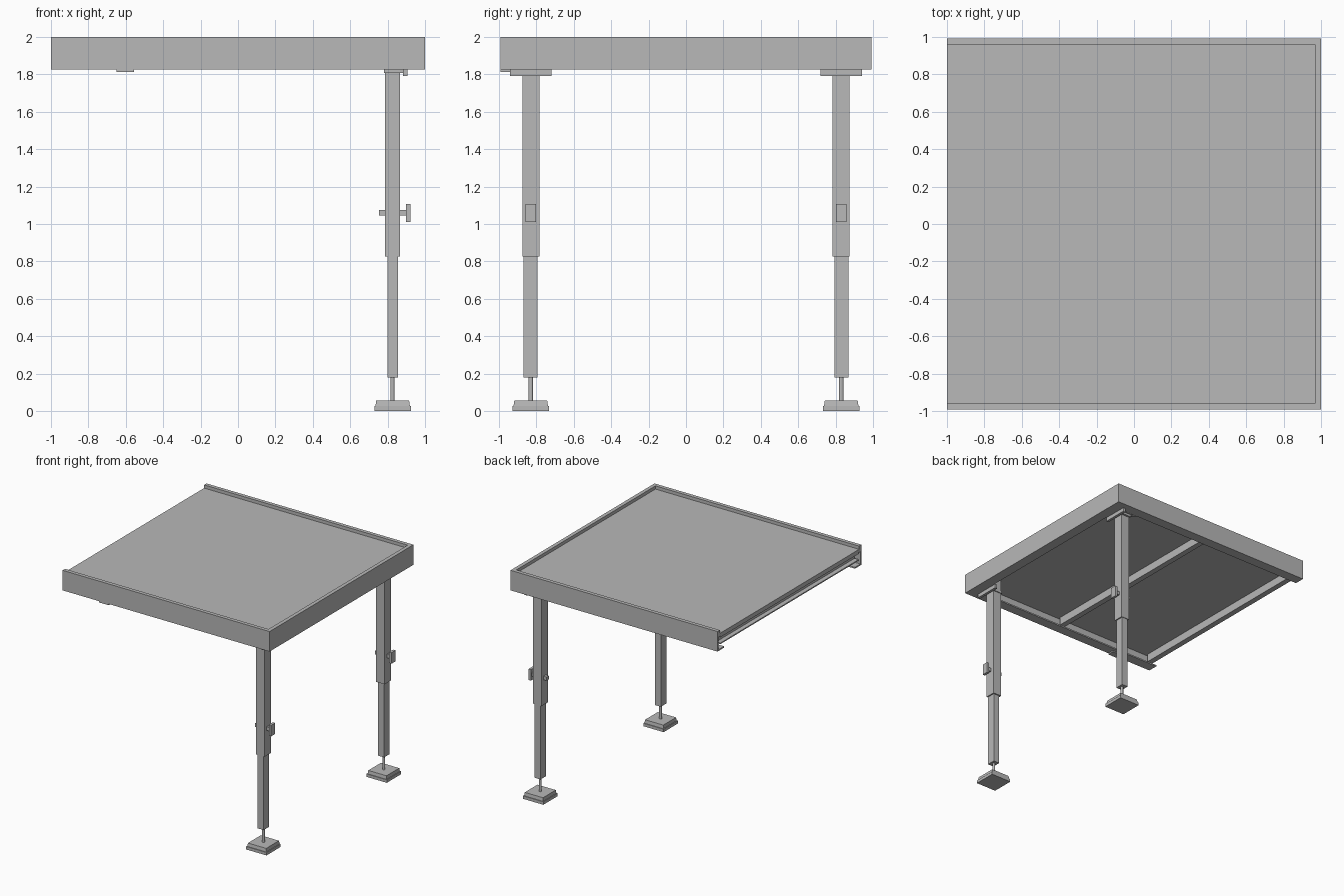
import bpy, bmesh, math

if "Cube" in bpy.data.objects:
    bpy.data.objects.remove(bpy.data.objects["Cube"])

metal = bpy.data.materials.new("grey metal")
metal.use_nodes = True
GREY = (0.48, 0.48, 0.48, 1)
metal.diffuse_color = GREY
metal.node_tree.nodes["Principled BSDF"].inputs["Base Color"].default_value = GREY


def finish(name, bm):
    bmesh.ops.recalc_face_normals(bm, faces=bm.faces)
    mesh = bpy.data.meshes.new(name)
    bm.to_mesh(mesh)
    bm.free()
    mesh.materials.append(metal)
    obj = bpy.data.objects.new(name, mesh)
    bpy.context.collection.objects.link(obj)
    return obj


def box(name, xs, ys, zs, taper=0):
    """Box between limits; taper pulls the top in on every side."""
    bm = bmesh.new()
    bmesh.ops.create_cube(bm, size=1)
    for v in bm.verts:
        t = taper if v.co.z > 0 else 0
        side = [1 if c > 0 else -1 for c in v.co]
        v.co = [sum(lim) / 2 + s * ((lim[1] - lim[0]) / 2 - inset)
                for lim, s, inset in zip((xs, ys, zs), side, (t, t, 0))]
    return finish(name, bm)


def sweep(name, rings):
    """Skin closed profile rings and cap both ends."""
    bm = bmesh.new()
    loops = [[bm.verts.new(p) for p in ring] for ring in rings]
    n = len(loops[0])
    for a, b in zip(loops, loops[1:]):
        for i in range(n):
            j = (i + 1) % n
            bm.faces.new((a[i], a[j], b[j], b[i]))
    bm.faces.new(loops[0])
    bm.faces.new(loops[-1])
    return finish(name, bm)


def cross_beam(name, x):
    """Channel below the deck, open towards -x."""
    w, t, top, low = 0.05, 0.01, 1.945, 1.875
    profile = [(x, top), (x + w, top), (x + w, low), (x, low),
               (x, low + t), (x + w - t, low + t), (x + w - t, top - t), (x, top - t)]
    return sweep(name, [[(px, y, pz) for px, pz in profile] for y in (-0.955, 0.955)])


# Three-sided frame: rim, web and bottom flange, mitred at the corners
Y = 0.993
profile = [(0, 2), (0.033, 2), (0.033, 1.945), (0.015, 1.945),
           (0.015, 1.837), (0.09, 1.837), (0.09, 1.825), (0, 1.825)]
sweep("frame", [
    [(-1, -Y + d, z) for d, z in profile],
    [(1 - d, -Y + d, z) for d, z in profile],
    [(1 - d, Y - d, z) for d, z in profile],
    [(-1, Y - d, z) for d, z in profile]])

# Deck and cross beams
box("deck_panel", (-1, 0.967), (-0.96, 0.96), (1.945, 1.972))
cross_beam("end_beam", -1)
cross_beam("middle_beam", -0.05)

# Coupling plate under the front flange
box("coupling_plate", (-0.65, -0.555), (-0.993, -0.935), (1.814, 1.826))

# Legs, mirrored front to back
X, LY = 0.827, 0.83
for label, s in (("front", -1), ("back", 1)):
    def span(a, b):
        return tuple(sorted((s * a, s * b)))

    box(label + "_leg_sleeve", (0.785, 0.867), span(0.783, 0.873), (0.825, 1.945))
    box(label + "_inner_leg", (0.798, 0.856), span(0.793, 0.868), (0.18, 0.83))

    # Levelling screw and stepped foot
    bm = bmesh.new()
    bmesh.ops.create_cone(bm, cap_ends=True, segments=12, radius1=0.011,
                          radius2=0.011, depth=0.16)
    bmesh.ops.translate(bm, verts=bm.verts, vec=(X, s * LY, 0.12))
    finish(label + "_levelling_screw", bm)
    foot = span(LY - 0.098, LY + 0.098)
    box(label + "_foot_base", (X - 0.098, X + 0.098), foot, (0, 0.026))
    pad = span(LY - 0.092, LY + 0.092)
    box(label + "_foot_pad", (X - 0.092, X + 0.092), pad, (0.026, 0.055), 0.004)

    # Clamp bolt, nut and handle
    box(label + "_clamp_bolt", (0.86, 0.905), span(0.815, 0.845), (1.045, 1.076))
    box(label + "_clamp_nut", (0.755, 0.787), span(0.815, 0.845), (1.045, 1.076))
    box(label + "_clamp_handle", (0.898, 0.921), span(0.803, 0.858), (1.012, 1.108))

    # Bracket plates holding the leg under the frame
    box(label + "_leg_bracket", (0.78, 0.9), span(0.775, 0.89), (1.806, 1.828))
    box(label + "_bracket_tab", (0.882, 0.905), span(0.72, 0.94), (1.792, 1.828))

    # Corner gusset
    tri = [(0.91, 0.9), (0.91, 0.72), (0.72, 0.9)]
    sweep(label + "_gusset", [[(x, s * y, z) for x, y in tri] for z in (1.826, 1.836)])
